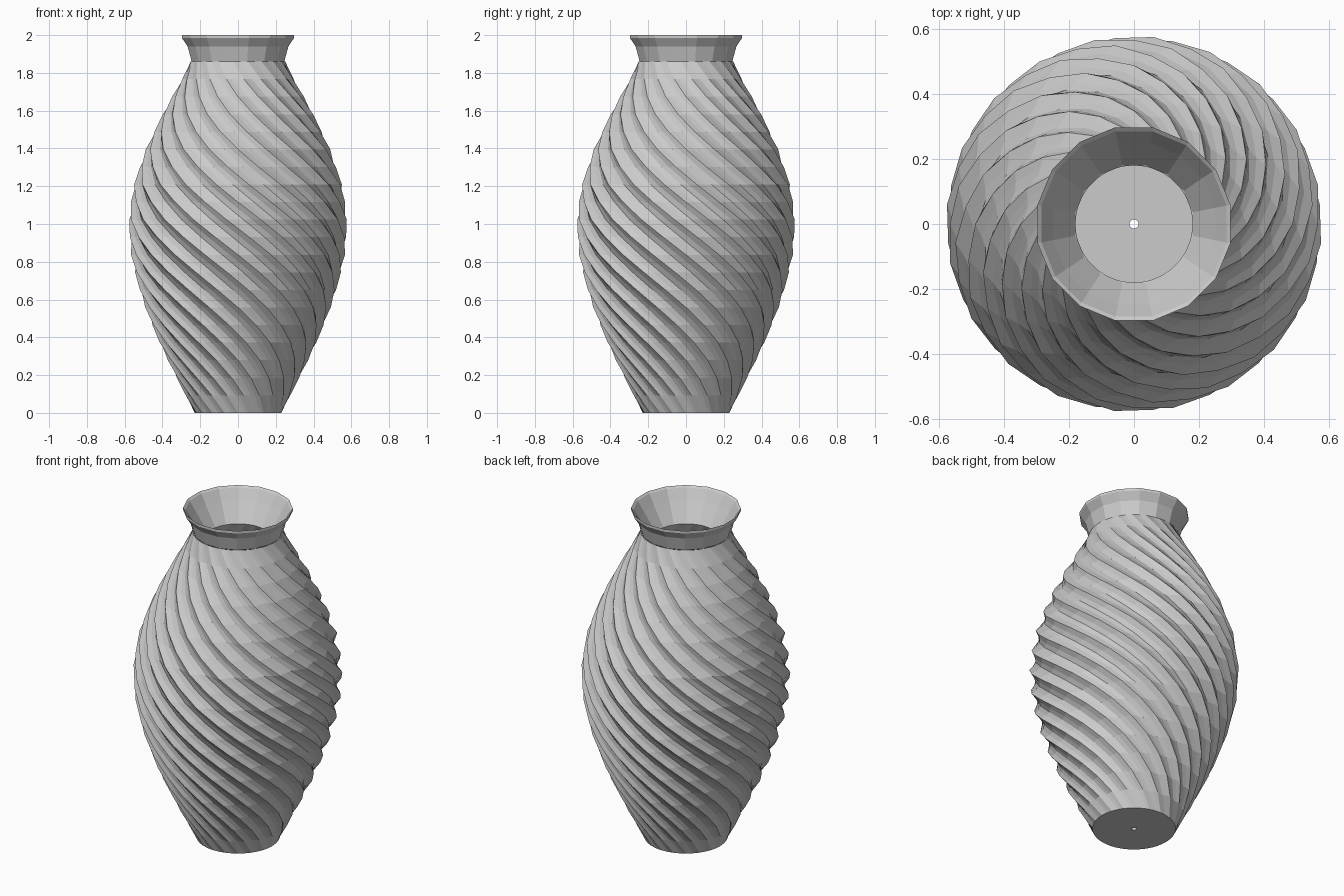
import bpy, bmesh
from math import sin, cos, pi, radians

if "Cube" in bpy.data.objects:
    bpy.data.objects.remove(bpy.data.objects["Cube"])

RIBS, PER_RIB, LAYERS = 20, 4, 20
TOP = 1.86
TWIST = radians(-12)                      # turn of each layer
SHAPE = [0.0, -0.021, -0.031, -0.021]     # ridge, flank, groove, flank
PROFILE = [(0, .23), (.2, .333), (.4, .43), (.6, .508), (.8, .563), (1, .582),
           (1.2, .556), (1.4, .487), (1.6, .391), (1.75, .305), (1.86, .25)]


def radius(z):
    for (z0, r0), (z1, r1) in zip(PROFILE, PROFILE[1:]):
        if z <= z1:
            return r0 + (r1 - r0) * (z - z0) / (z1 - z0)
    return PROFILE[-1][1]


def ring(r, z, n, phase=0.0, amp=0.0):
    pts = []
    for i in range(n):
        a = phase + 2 * pi * i / n
        q = r + amp * SHAPE[i % PER_RIB]
        pts.append((q * cos(a), q * sin(a), z))
    return pts


def closed_lathe(name, rings):
    """Bridge consecutive rings, joining the last back to the first."""
    bm = bmesh.new()
    rows = [[bm.verts.new(p) for p in r] for r in rings]
    n = len(rows[0])
    for k, a in enumerate(rows):
        b = rows[(k + 1) % len(rows)]
        for i in range(n):
            j = (i + 1) % n
            bm.faces.new((a[i], a[j], b[j], b[i]))
    bmesh.ops.recalc_face_normals(bm, faces=bm.faces)
    me = bpy.data.meshes.new(name)
    bm.to_mesh(me)
    bm.free()
    ob = bpy.data.objects.new(name, me)
    bpy.context.collection.objects.link(ob)
    return ob


# Twisted ribbed body: drain hole, outer wall, inner wall, floor
n = RIBS * PER_RIB
outer, inner = [], []
for k in range(LAYERS + 1):
    t = k / LAYERS
    z = t * TOP
    amp = max(0.0, sin(pi * t)) ** 0.5
    outer.append(ring(radius(z), z, n, k * TWIST, amp))
    zi = 0.05 + t * (1.82 - 0.05)
    inner.append(ring(radius(zi) - 0.06 - 0.03 * t ** 8, zi, n, k * TWIST, amp))
body = ([ring(0.014, 0, n)] + outer + inner[::-1]
        + [ring(0.014, 0.05, n)])
closed_lathe("vase_body", body)

# Flared sixteen-sided rim with a funnel inside
rim = [(.25, 1.86), (.272, 1.94), (.303, 1.985), (.303, 2.0),
       (.291, 1.99), (.255, 1.93), (.183, 1.82)]
closed_lathe("vase_rim", [ring(r, z, 16, pi / 16) for r, z in rim])
